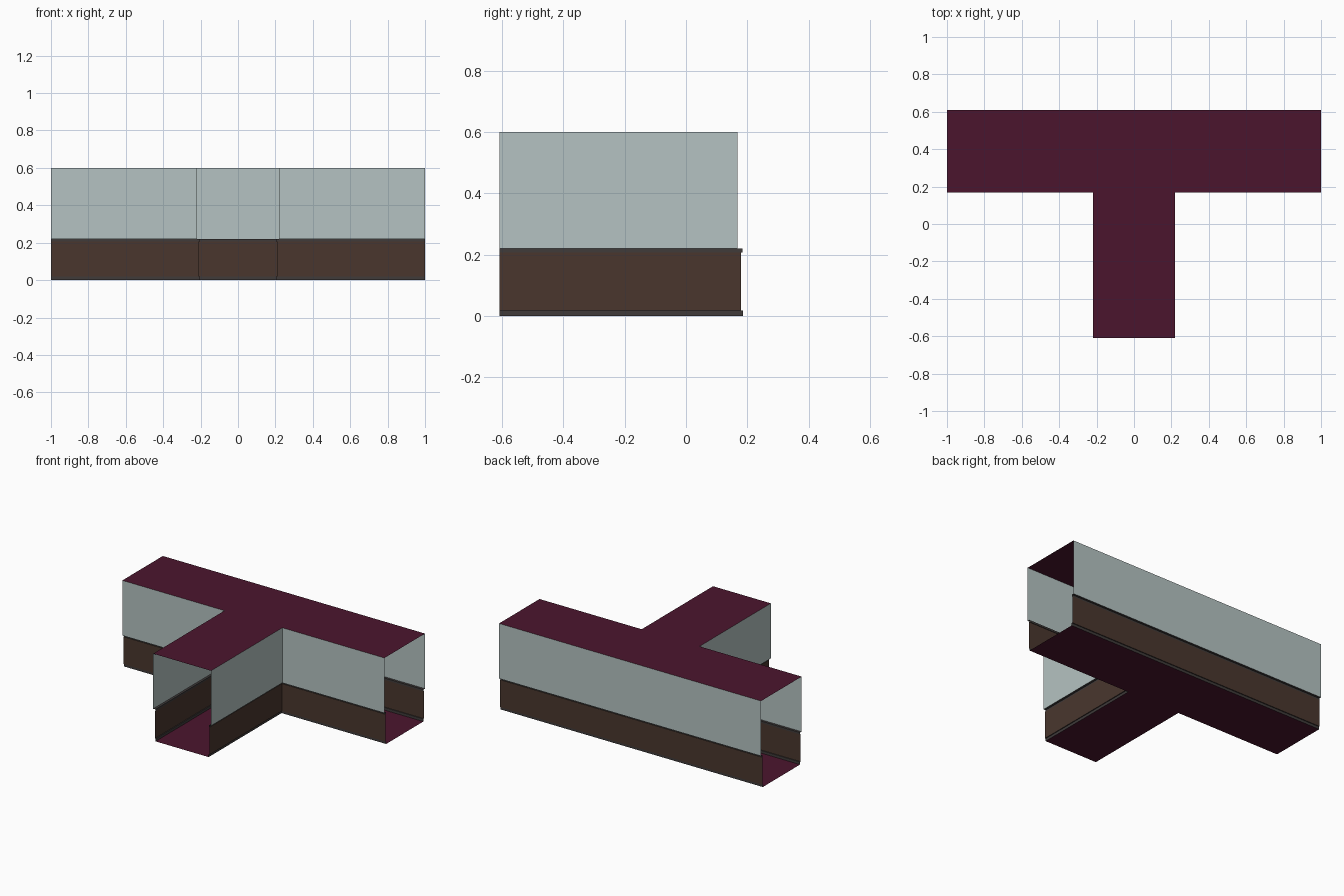
import bpy

if "Cube" in bpy.data.objects:
    bpy.data.objects.remove(bpy.data.objects["Cube"])

W, ARM, END = 0.2205, 0.168, 0.609   # stem half width, arm front wall, y ends
TOP = 0.6
WALL_SEGMENTS = [(0, 1), (1, 2), (3, 4), (5, 6), (6, 7)]  # other edges stay open


def material(name, rgb):
    m = bpy.data.materials.new(name)
    m.diffuse_color = (*rgb, 1)
    m.use_nodes = True
    m.node_tree.nodes["Principled BSDF"].inputs["Base Color"].default_value = m.diffuse_color
    return m


def outline(d, z):
    """T-shaped plan, walls moved inward by d, counter-clockwise."""
    right = [(W - d, -END), (W - d, ARM + d), (1, ARM + d), (1, END - d)]
    left = [(-x, y) for x, y in reversed(right)]
    return [(x, y, z) for x, y in right + left]


def add(name, verts, faces, mat):
    me = bpy.data.meshes.new(name)
    me.from_pydata(verts, [], faces)
    me.materials.append(mat)
    ob = bpy.data.objects.new(name, me)
    bpy.context.collection.objects.link(ob)
    return ob


def wall(name, profile, mat):
    """Sweep an (inset, z) profile, bottom to top, along the T walls."""
    verts, faces = [], []
    for d, z in profile:
        verts += outline(d, z)
    for k in range(len(profile) - 1):
        lo, hi = 8 * k, 8 * k + 8
        faces += [(lo + a, lo + b, hi + b, hi + a) for a, b in WALL_SEGMENTS]
    add(name, verts, faces, mat)


plum = material("plum", (0.071, 0.0075, 0.027))
brown = material("brown", (0.067, 0.037, 0.027))
dark = material("dark_trim", (0.05, 0.043, 0.042))
pale = material("pale_glass", (0.46, 0.545, 0.54))

# Floor and ceiling
add("floor", outline(0.018, 0), [tuple(range(8))], plum)
add("ceiling", outline(0, TOP), [tuple(range(8))], plum)

# Walls: skirting, lower panel, rail, upper panel
wall("skirting_trim", [(0.018, 0), (0.018, 0.018), (0.012, 0.018)], dark)
wall("lower_panel", [(0.012, 0.018), (0.012, 0.207)], brown)
wall("rail_trim", [(0.012, 0.207), (0.016, 0.207), (0.016, 0.22), (0, 0.22)], dark)
wall("upper_panel", [(0, 0.22), (0, TOP)], pale)
